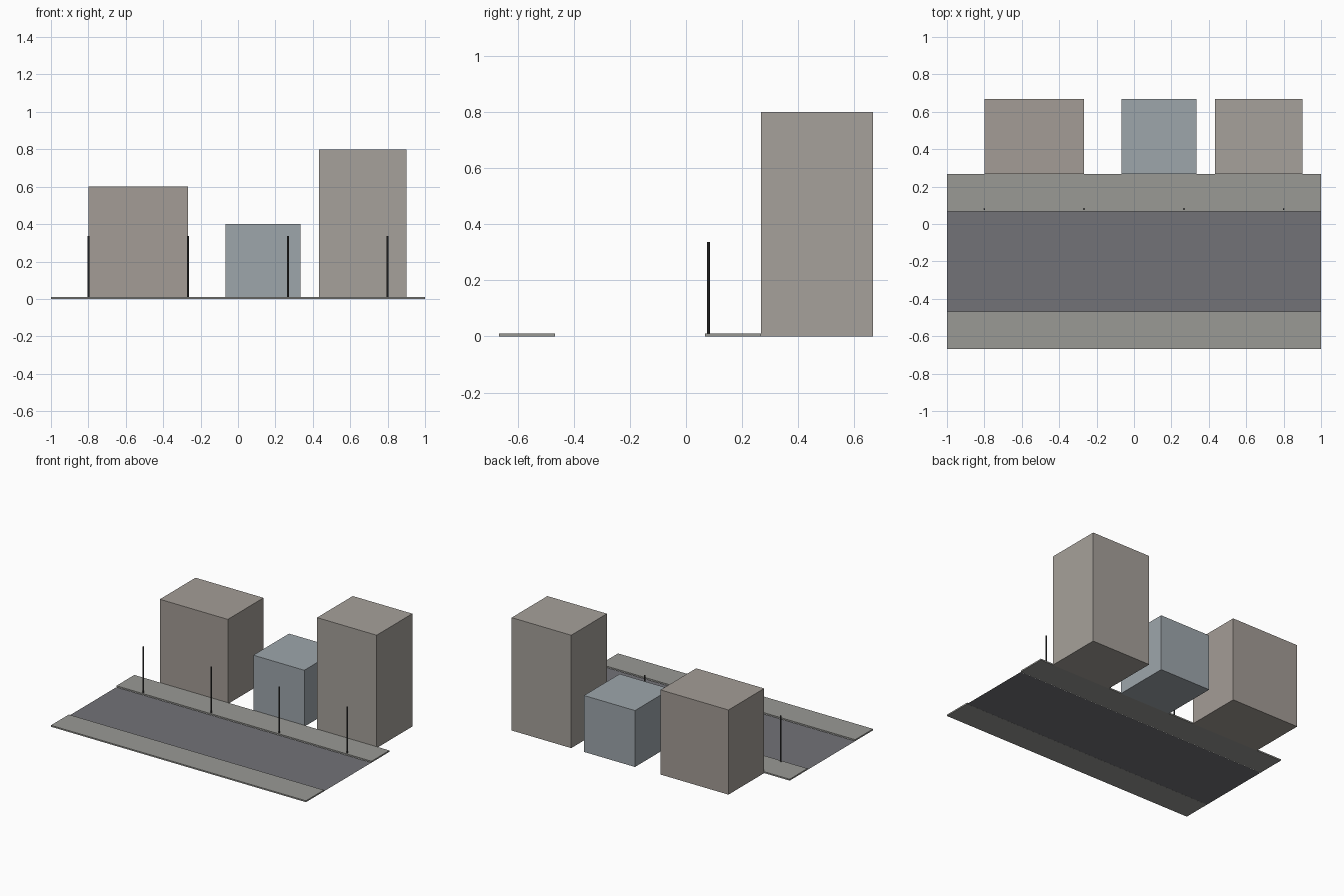
import bpy, bmesh

if "Cube" in bpy.data.objects:
    bpy.data.objects.remove(bpy.data.objects["Cube"])


def material(name, rgb):
    m = bpy.data.materials.new(name)
    m.diffuse_color = (*rgb, 1)
    m.use_nodes = True
    m.node_tree.nodes["Principled BSDF"].inputs["Base Color"].default_value = m.diffuse_color
    return m


def box(name, x0, x1, y0, y1, z0, z1, mat):
    bpy.ops.mesh.primitive_cube_add(size=1, location=((x0 + x1) / 2, (y0 + y1) / 2, (z0 + z1) / 2))
    o = bpy.context.object
    o.name = name
    o.scale = (x1 - x0, y1 - y0, z1 - z0)
    bpy.ops.object.transform_apply(location=False, rotation=False, scale=True)
    o.data.materials.append(mat)
    return o


asphalt = material("asphalt", (0.17, 0.17, 0.185))
paving = material("paving", (0.32, 0.32, 0.30))
metal = material("dark_metal", (0.05, 0.05, 0.05))

# Road: a single flat sheet
bpy.ops.mesh.primitive_plane_add(size=1, location=(0, -0.2, 0))
road = bpy.context.object
road.name = "road"
road.scale = (2, 0.533, 1)
bpy.ops.object.transform_apply(location=False, rotation=False, scale=True)
road.data.materials.append(asphalt)

# Sidewalks on both sides of the road
box("front_sidewalk", -1, 1, -0.667, -0.467, 0, 0.01, paving)
box("back_sidewalk", -1, 1, 0.067, 0.267, 0, 0.01, paving)

# Buildings along the back: name, x range, height, colour
for name, x0, x1, h, rgb in (
    ("left_building", -0.8, -0.267, 0.6, (0.37, 0.335, 0.305)),
    ("middle_building", -0.067, 0.333, 0.4, (0.34, 0.38, 0.41)),
    ("right_building", 0.433, 0.9, 0.8, (0.38, 0.355, 0.325)),
):
    box(name, x0, x1, 0.267, 0.667, 0, h, material(name + "_wall", rgb))

# Lamp posts along the kerb
for i, x in enumerate((-0.8, -0.267, 0.267, 0.8)):
    bpy.ops.mesh.primitive_cylinder_add(vertices=8, radius=0.005, depth=0.333,
                                        location=(x, 0.08, 0.17))
    post = bpy.context.object
    post.name = f"lamp_post_{i + 1}"
    post.data.materials.append(metal)
